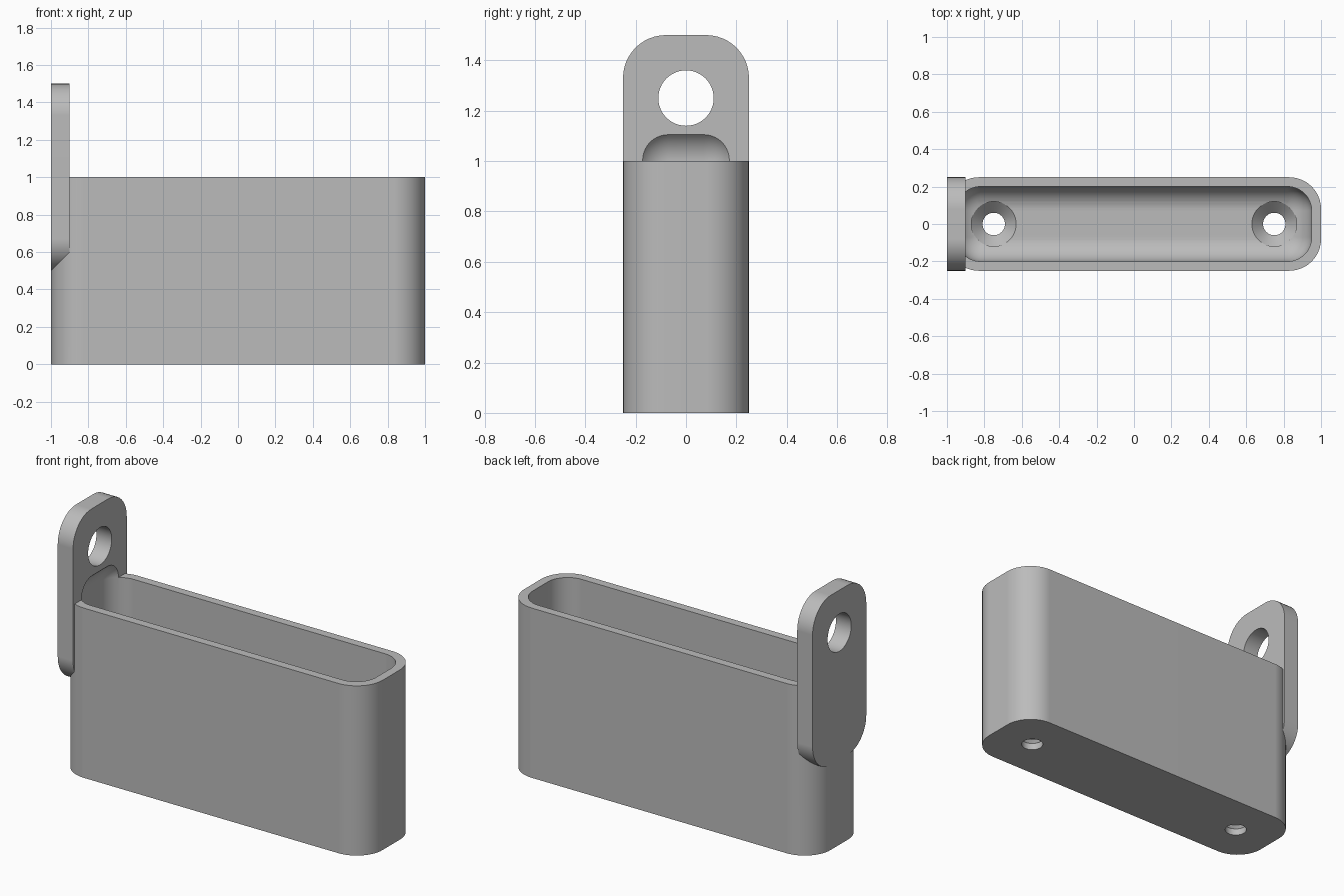
import bpy, bmesh, math
from mathutils import Matrix, Vector

if "Cube" in bpy.data.objects:
    bpy.data.objects.remove(bpy.data.objects["Cube"], do_unlink=True)

R = 0.17        # outer corner radius
INNER = 0.13    # cavity fillet radius
FLOOR = 0.10
SEG = 12

grey = bpy.data.materials.new("plain_grey")
grey.use_nodes = True
grey.diffuse_color = (0.5, 0.5, 0.5, 1)
grey.node_tree.nodes["Principled BSDF"].inputs["Base Color"].default_value = (0.5, 0.5, 0.5, 1)


def add_object(name, bm):
    bmesh.ops.recalc_face_normals(bm, faces=bm.faces[:])
    mesh = bpy.data.meshes.new(name)
    bm.to_mesh(mesh)
    bm.free()
    mesh.materials.append(grey)
    obj = bpy.data.objects.new(name, mesh)
    bpy.context.collection.objects.link(obj)
    return obj


def box(lo, hi):
    """Box in a bmesh between two corners."""
    lo, hi = Vector(lo), Vector(hi)
    bm = bmesh.new()
    bmesh.ops.create_cube(bm, size=1)
    bmesh.ops.scale(bm, vec=hi - lo, verts=bm.verts[:])
    bmesh.ops.translate(bm, vec=(lo + hi) / 2, verts=bm.verts[:])
    return bm


def rounded_box(name, lo, hi, radius, axis=None):
    """Box with the edges along one axis rounded, or all edges if none is given."""
    bm = box(lo, hi)
    edges = [e for e in bm.edges if axis is None
             or abs((e.verts[1].co - e.verts[0].co)[axis]) > 1e-4]
    bmesh.ops.bevel(bm, geom=edges, offset=radius, offset_type='OFFSET', segments=SEG,
                    profile=0.5, affect='EDGES', clamp_overlap=False)
    return add_object(name, bm)


def turned(name, profile, matrix, steps=48):
    """Closed solid turned about its own z axis from (radius, height) points."""
    bm = bmesh.new()
    rings = [[bm.verts.new((r * math.cos(2 * math.pi * i / steps),
                            r * math.sin(2 * math.pi * i / steps), z))
              for i in range(steps)] for r, z in profile]
    for a, b in zip(rings, rings[1:]):
        for i in range(steps):
            j = (i + 1) % steps
            bm.faces.new((a[i], a[j], b[j], b[i]))
    bm.faces.new(rings[0])
    bm.faces.new(rings[-1])
    bmesh.ops.transform(bm, matrix=matrix, verts=bm.verts[:])
    return add_object(name, bm)


def combine(target, other, operation):
    """Apply a boolean and remove the helper."""
    mod = target.modifiers.new(operation.lower(), 'BOOLEAN')
    mod.operation = operation
    mod.solver = 'EXACT'
    mod.object = other
    other.hide_render = True
    bpy.context.view_layer.objects.active = target
    bpy.ops.object.modifier_apply(modifier=mod.name)
    bpy.data.objects.remove(other, do_unlink=True)


# Container body with a rounded hanging tab on its left-hand end
holder = rounded_box("wall_holder", (-1, -0.25, 0), (1, 0.25, 1), R, axis=2)
tab = rounded_box("hanging_tab", (-1, -0.25, 0.5), (-0.9, 0.25, 1.5), R, axis=0)
combine(holder, tab, 'UNION')

# Filleted cavity, which also scoops into the tab
cavity = rounded_box("cavity_cutter", (-0.95, -0.2, FLOOR), (0.95, 0.2, 1.1325), INNER)
combine(holder, cavity, 'DIFFERENCE')

# Hanging hole through the tab
hole = turned("hanging_hole_cutter", [(0.11, -0.2), (0.11, 0.2)],
              Matrix.Translation((-0.95, 0, 1.25)) @ Matrix.Rotation(math.pi / 2, 4, 'Y'))
combine(holder, hole, 'DIFFERENCE')

# Countersunk screw holes in the floor
for x in (-0.75, 0.75):
    screw = turned("screw_hole_cutter",
                   [(0.06, -0.1), (0.06, 0.04), (0.12, FLOOR), (0.12, 0.3)],
                   Matrix.Translation((x, 0, 0)))
    combine(holder, screw, 'DIFFERENCE')

# Smooth the fillets and keep the flats flat
for o in bpy.context.selected_objects:
    o.select_set(False)
holder.select_set(True)
bpy.context.view_layer.objects.active = holder
bpy.ops.object.shade_smooth_by_angle(angle=math.radians(30))
normals = holder.modifiers.new("flat_normals", 'WEIGHTED_NORMAL')
normals.keep_sharp = True
